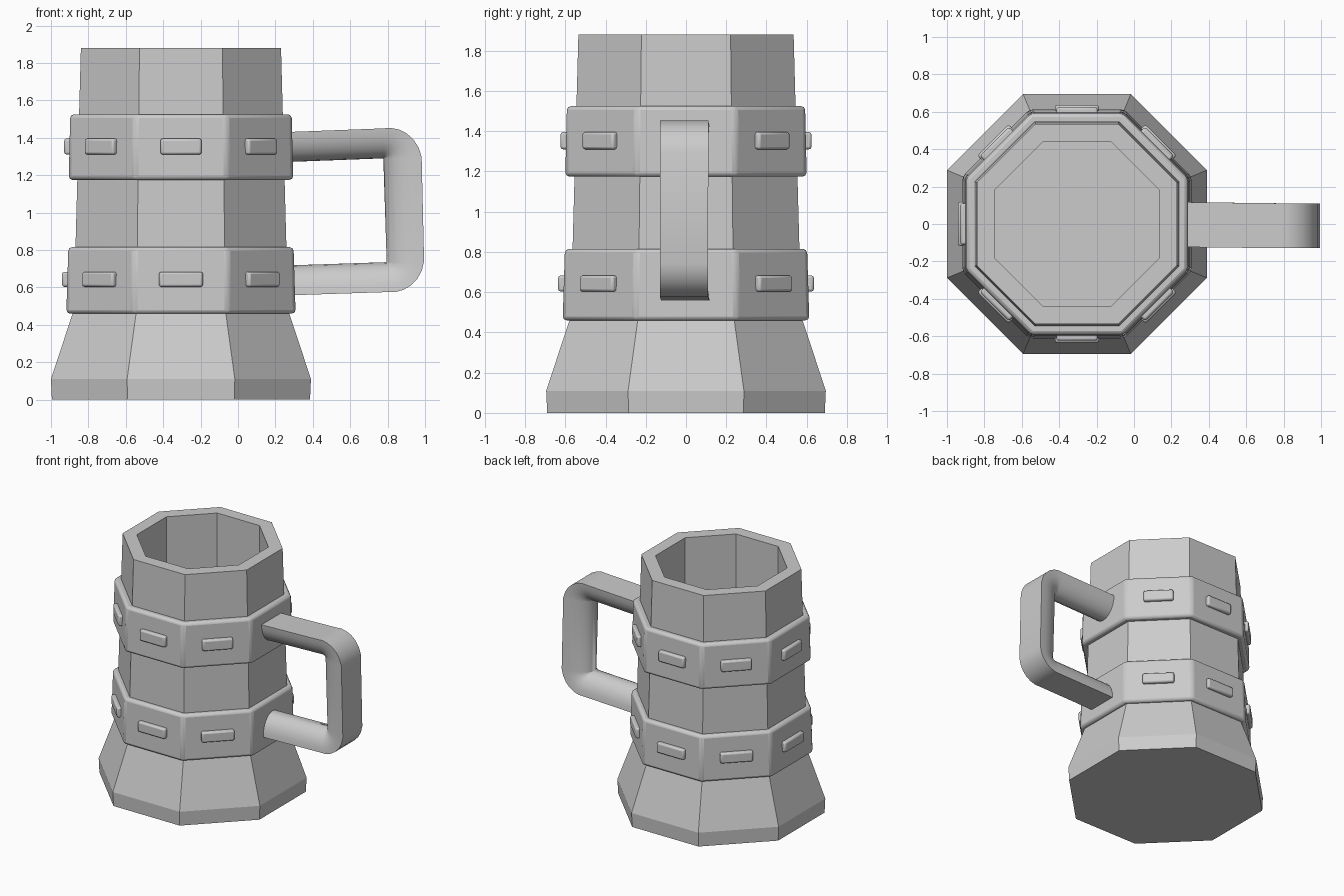
import bpy, bmesh
from math import pi, cos, sin, radians
from mathutils import Vector, Matrix

if "Cube" in bpy.data.objects:
    bpy.data.objects.remove(bpy.data.objects["Cube"])

CX = -0.305          # axis of the tankard
K = 1 / cos(pi / 8)  # apothem to corner radius


def make_object(name, bm):
    bmesh.ops.remove_doubles(bm, verts=bm.verts, dist=1e-5)
    bmesh.ops.recalc_face_normals(bm, faces=bm.faces)
    mesh = bpy.data.meshes.new(name)
    bm.to_mesh(mesh)
    bm.free()
    ob = bpy.data.objects.new(name, mesh)
    bpy.context.collection.objects.link(ob)
    return ob


def loft(name, rings, closed=False):
    """Skin a list of equally long point rings; cap the ends unless closed."""
    bm = bmesh.new()
    loops = [[bm.verts.new(p) for p in ring] for ring in rings]
    n = len(rings[0])
    pairs = list(zip(loops, loops[1:])) + ([(loops[-1], loops[0])] if closed else [])
    for a, b in pairs:
        for i in range(n):
            j = (i + 1) % n
            bm.faces.new((a[i], a[j], b[j], b[i]))
    if not closed:
        bm.faces.new(loops[0])
        bm.faces.new(loops[-1])
    return make_object(name, bm)


def octagon(apothem, z):
    return [Vector((CX + apothem * K * cos(pi / 8 + i * pi / 4),
                    apothem * K * sin(pi / 8 + i * pi / 4), z)) for i in range(8)]


def add_bevel(ob, width, segments):
    mod = ob.modifiers.new("bevel", 'BEVEL')
    mod.width = width
    mod.segments = segments
    mod.limit_method = 'ANGLE'
    mod.angle_limit = radians(30)


def smooth(ob, angle=35):
    bpy.ops.object.select_all(action='DESELECT')
    bpy.context.view_layer.objects.active = ob
    ob.select_set(True)
    bpy.ops.object.shade_smooth_by_angle(angle=radians(angle))


# Hollow eight-sided body with a flared foot
loft("mug_body", [octagon(a, z) for a, z in (
    (0.69, 0), (0.695, 0.11), (0.573, 0.48), (0.535, 1.88), (0.44, 1.88), (0.44, 0.15))])

# Two bands, each with studs on every side but the handle side
for label, z0, z1, a0, a1, zs, length, height in (
        ("lower", 0.46, 0.815, 0.613, 0.602, 0.643, 0.235, 0.08),
        ("upper", 1.175, 1.525, 0.6, 0.592, 1.353, 0.22, 0.085)):
    band = loft(label + "_band", [octagon(a, z) for a, z in (
        (0.53, z0), (a0, z0), (a1, z1), (0.53, z1))], closed=True)
    add_bevel(band, 0.02, 2)
    smooth(band)

    bm = bmesh.new()
    for i in range(1, 8):
        place = (Matrix.Translation((CX, 0, zs)) @ Matrix.Rotation(i * pi / 4, 4, 'Z')
                 @ Matrix.Translation(((a0 + a1) / 2 + 0.003, 0, 0))
                 @ Matrix.Diagonal((0.05, length, height, 1)))
        bmesh.ops.create_cube(bm, size=1, matrix=place)
    studs = make_object(label + "_studs", bm)
    add_bevel(studs, 0.012, 2)
    smooth(studs)


# Handle: D section, flat on the outside, turning about its sharp inner corners
def d_section(x, z, angle, depth):
    """Section whose rounded apex is at (x, z) and flat side lies outward."""
    out = Vector((cos(angle), 0, sin(angle)))
    base = Vector((x, -0.012 * x, z))
    return [base + out * depth * (1 - sin(pi * k / 12))
            + Vector((0, 0.12 * cos(pi * k / 12), 0)) for k in range(13)]


path = [(0.25, 1.27, radians(92), 0.16)]
path += [(0.777, 1.29, radians(92 - 90 * i / 6), 0.16 + 0.045 * i / 6) for i in range(7)]
path += [(0.795, 0.735, radians(2 - 90 * i / 6), 0.2 - 0.04 * i / 6) for i in range(7)]
path += [(0.25, 0.717, radians(-88), 0.16)]
handle = loft("handle", [d_section(*p) for p in path])
smooth(handle, 40)
